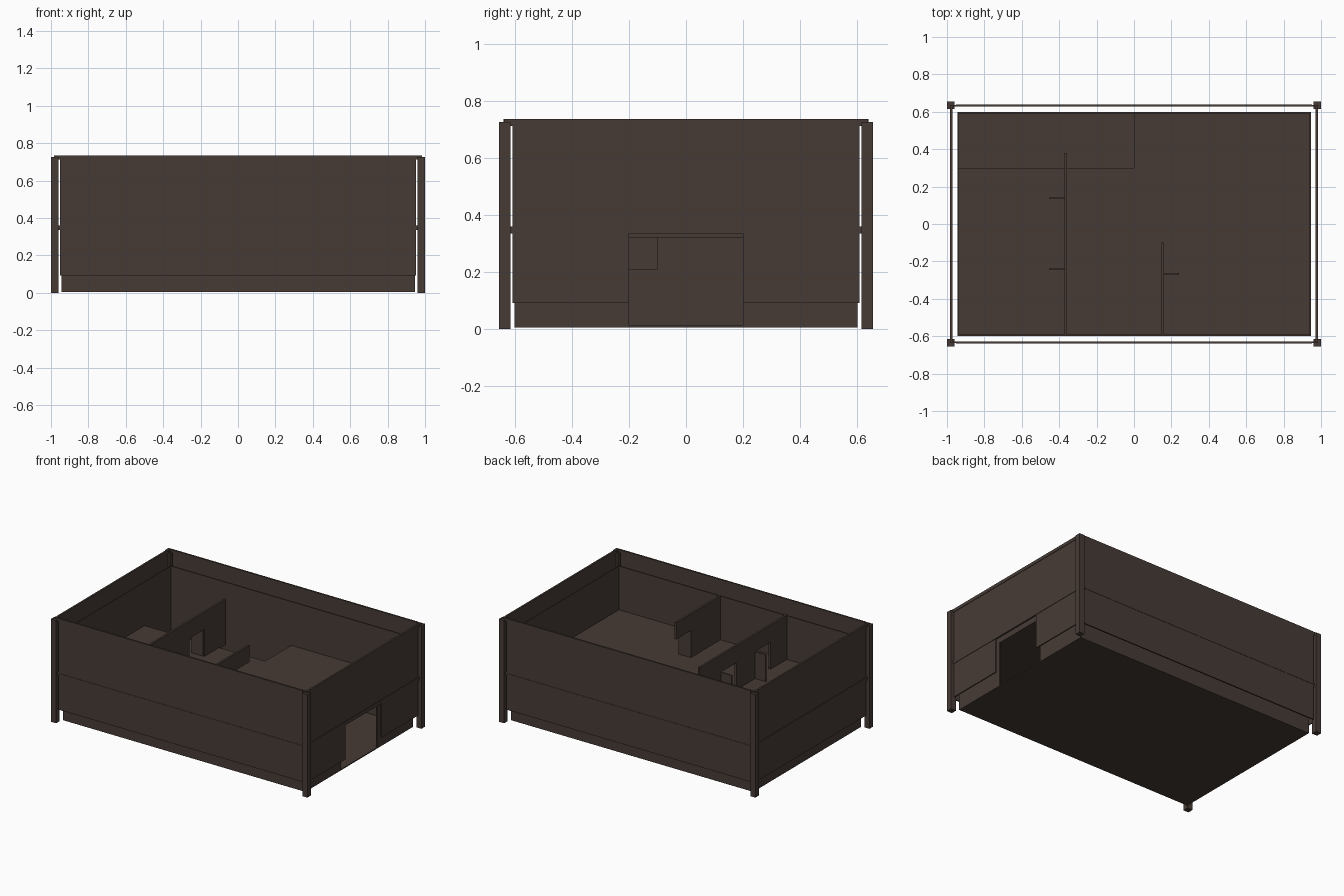
import bpy, bmesh

if "Cube" in bpy.data.objects:
    bpy.data.objects.remove(bpy.data.objects["Cube"])

# Single dark brown colour
mat = bpy.data.materials.new("dark_brown")
mat.diffuse_color = (0.062, 0.044, 0.036, 1)
mat.use_nodes = True
mat.node_tree.nodes["Principled BSDF"].inputs["Base Color"].default_value = mat.diffuse_color


def part(name, *boxes):
    """One object made of boxes given as (x0, x1, y0, y1, z0, z1)."""
    bm = bmesh.new()
    for x0, x1, y0, y1, z0, z1 in boxes:
        vs = bmesh.ops.create_cube(bm, size=1)["verts"]
        for v in vs:
            v.co.x = x1 if v.co.x > 0 else x0
            v.co.y = y1 if v.co.y > 0 else y0
            v.co.z = z1 if v.co.z > 0 else z0
    me = bpy.data.meshes.new(name)
    bm.to_mesh(me)
    bm.free()
    me.materials.append(mat)
    ob = bpy.data.objects.new(name, me)
    bpy.context.collection.objects.link(ob)
    return ob


def span(s, a, b):
    return (a, b) if s > 0 else (-b, -a)


FX, FY, T = 0.945, 0.6, 0.008      # inner shell half sizes, wall thickness
Z0, Z1, Z2 = 0.008, 0.32, 0.638    # ground floor, upper floor, inner wall top
DOOR = 0.2                         # half width of the entrance

# Corner posts
for sx in (-1, 1):
    for sy in (-1, 1):
        part("corner_post", (*span(sx, 0.96, 1.0), *span(sy, 0.615, 0.655), 0, 0.725))

# Front and back: cladding sheets over the rails
for s, side in ((-1, "front"), (1, "back")):
    y = span(s, 0.630, 0.639)
    part(side + "_lower_panel", (-0.952, 0.952, *y, 0.092, 0.347))
    part(side + "_upper_panel", (-0.952, 0.952, *y, 0.349, 0.735))
    yr = span(s, 0.627, 0.637)
    part(side + "_middle_rail", (-0.962, 0.962, *yr, 0.335, 0.36))
    part(side + "_top_rail", (-0.985, 0.985, *yr, 0.712, 0.735))

# Left and right: panels between the rails, entrance on the right
for s, side in ((-1, "left"), (1, "right")):
    x = span(s, 0.972, 0.980)
    part(side + "_upper_panel", (*x, -0.607, 0.607, 0.36, 0.712))
    if s > 0:
        for sy in (-1, 1):
            part("right_lower_panel", (*x, *span(sy, DOOR, 0.607), 0.092, 0.335))
    else:
        part("left_lower_panel", (*x, -0.607, 0.607, 0.092, 0.335))
    xr = span(s, 0.970, 0.983)
    part(side + "_middle_rail", (*xr, -0.617, 0.617, 0.335, 0.36))
    part(side + "_top_rail", (*xr, -0.637, 0.637, 0.712, 0.735))

# Floors; the upper one has a stair opening at the back left
part("ground_floor", (-FX, FX, -FY, FY, Z0 - 0.003, Z0 + 0.004))
part("upper_floor", (-FX, FX, -FY, 0.3, Z1, Z1 + 0.01),
     (0, FX, 0.3, FY, Z1, Z1 + 0.01))

# Inner shell walls over both storeys
for s, side in ((-1, "front"), (1, "back")):
    part(side + "_inner_wall", (-FX, FX, *span(s, FY - T, FY), Z0, Z2))
part("left_inner_wall", (-FX, -FX + T, -FY, FY, Z0, Z2))
part("right_inner_wall",
     (FX - T, FX, -FY, -DOOR, Z0, Z1), (FX - T, FX, DOOR, FY, Z0, Z1),
     (FX - T, FX, -FY, FY, Z1, Z2))


def partition(name, x, y0, y1, z0, z1, doors):
    """Wall along y with openings (a, b), lintel above each."""
    t, head, y, boxes = 0.007, z0 + 0.2, y0, []
    for a, b in doors:
        boxes += [(x - t, x + t, y, a, z0, z1), (x - t, x + t, a, b, head, z1)]
        y = b
    if y < y1:
        boxes.append((x - t, x + t, y, y1, z0, z1))
    part(name, *boxes)


def door_leaf(x0, x1, y, z):
    part("open_door", (x0, x1, y - 0.004, y + 0.004, z, z + 0.2))


# Right partition, repeated on both storeys, with an open door
for z0, z1 in ((Z0, Z1), (Z1, Z2)):
    partition("right_partition", 0.153, -FY, -0.1, z0, z1, [(-0.265, -0.1)])
    door_leaf(0.153, 0.24, -0.265, z0)

# Long upper partition with two open doors
partition("long_partition", -0.365, -FY, 0.38, Z1, Z2 + 0.004,
          [(-0.41, -0.24), (-0.03, 0.138)])
for y in (-0.242, 0.138):
    door_leaf(-0.455, -0.365, y, Z1)
